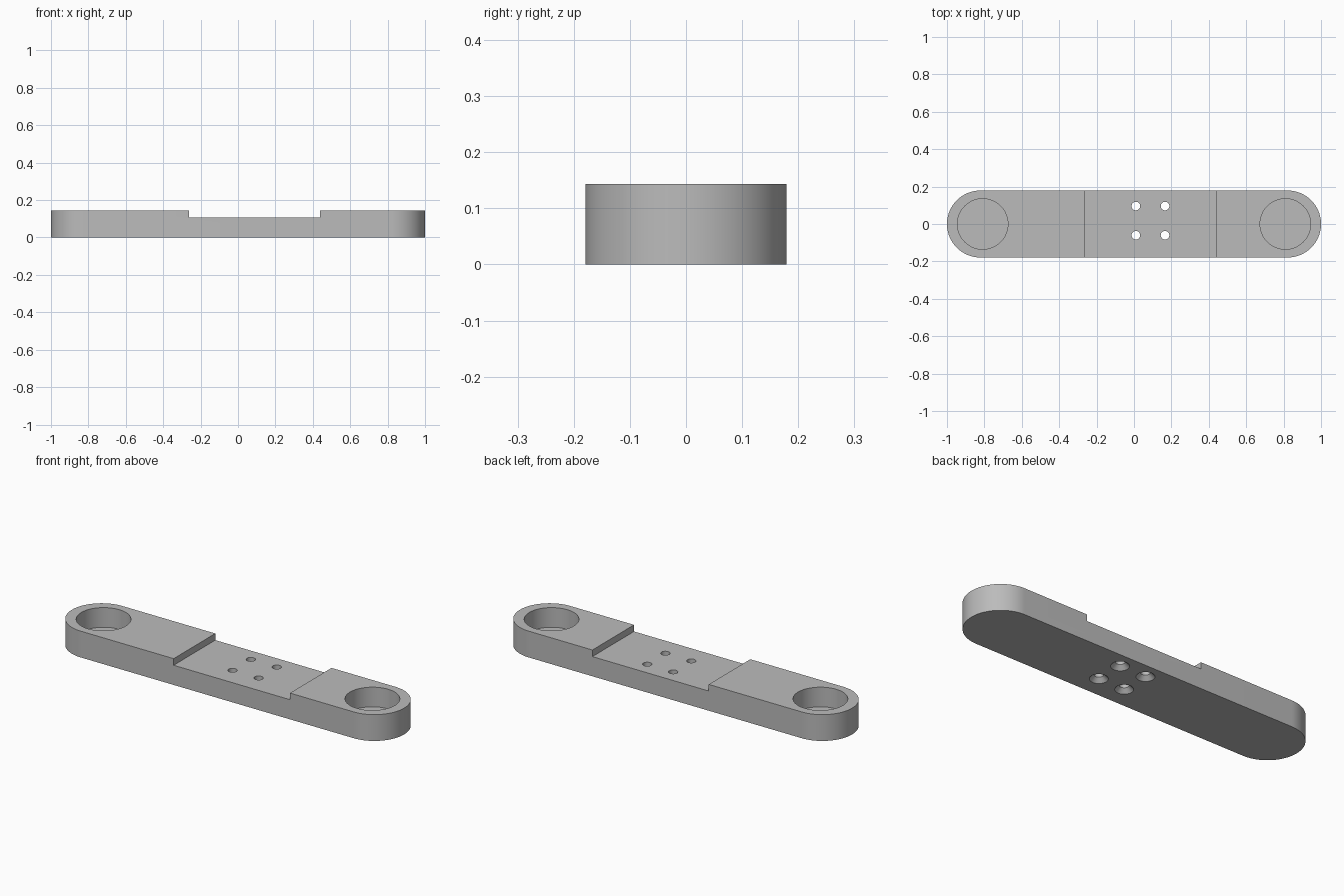
import bpy, bmesh, math

cube = bpy.data.objects.get("Cube")
if cube:
    bpy.data.objects.remove(cube, do_unlink=True)

HALF_LEN, HALF_WID, HEIGHT = 1.0, 0.179, 0.143
SHELF_Z, FLOOR_Z = 0.107, 0.036

grey = bpy.data.materials.new("plain grey")
grey.use_nodes = True
colour = (0.5, 0.5, 0.5, 1)
grey.diffuse_color = colour
grey.node_tree.nodes["Principled BSDF"].inputs["Base Color"].default_value = colour


def make_object(name, bm):
    bmesh.ops.recalc_face_normals(bm, faces=bm.faces[:])
    mesh = bpy.data.meshes.new(name)
    bm.to_mesh(mesh)
    bm.free()
    mesh.materials.append(grey)
    obj = bpy.data.objects.new(name, mesh)
    bpy.context.collection.objects.link(obj)
    return obj


def stack_rings(name, rings):
    """Closed solid through a list of equal-length point rings."""
    bm = bmesh.new()
    loops = [[bm.verts.new(p) for p in ring] for ring in rings]
    for low, high in zip(loops, loops[1:]):
        for i in range(len(low)):
            j = (i + 1) % len(low)
            bm.faces.new((low[i], low[j], high[j], high[i]))
    bm.faces.new(loops[0])
    bm.faces.new(loops[-1])
    return make_object(name, bm)


def turned(name, x, y, profile, sides):
    """Round solid from (radius, z) pairs."""
    angles = [math.tau * i / sides for i in range(sides)]
    return stack_rings(name, [[(x + r * math.cos(a), y + r * math.sin(a), z)
                               for a in angles] for r, z in profile])


# Bar with rounded ends
outline = []
for side in (1, -1):
    for i in range(49):
        a = side * math.pi / 2 * (i / 24 - 1) if side > 0 else math.pi / 2 * (i / 24 + 1)
        outline.append((side * (HALF_LEN - HALF_WID) + HALF_WID * math.cos(a),
                        HALF_WID * math.sin(a)))
bar = stack_rings("mounting_bar", [[(x, y, z) for x, y in outline] for z in (0, HEIGHT)])

# Shallow step across the middle
step = [(-0.262, -0.3), (0.438, -0.3), (0.438, 0.3), (-0.262, 0.3)]
cutters = [stack_rings("step_cutter", [[(x, y, z) for x, y in step]
                                       for z in (SHELF_Z, 0.3)])]

# Blind round pockets at both ends
for side in (-1, 1):
    cutters.append(turned("pocket_cutter", side * 0.809, 0,
                          [(0.135, FLOOR_Z), (0.135, 0.3)], 96))

# Four screw holes, countersunk underneath
for x in (0.01, 0.166):
    for y in (-0.06, 0.096):
        cutters.append(turned("screw_hole_cutter", x, y,
                              [(0.055, -0.01), (0.023, 0.022), (0.023, 0.2)], 40))

bpy.ops.object.select_all(action='DESELECT')
bpy.context.view_layer.objects.active = bar
bar.select_set(True)
for cutter in cutters:
    cutter.hide_render = True
    mod = bar.modifiers.new("cut", 'BOOLEAN')
    mod.operation = 'DIFFERENCE'
    mod.solver = 'EXACT'
    mod.object = cutter
    bpy.ops.object.modifier_apply(modifier=mod.name)
    bpy.data.objects.remove(cutter, do_unlink=True)

bpy.ops.object.shade_smooth_by_angle(angle=math.radians(30))
